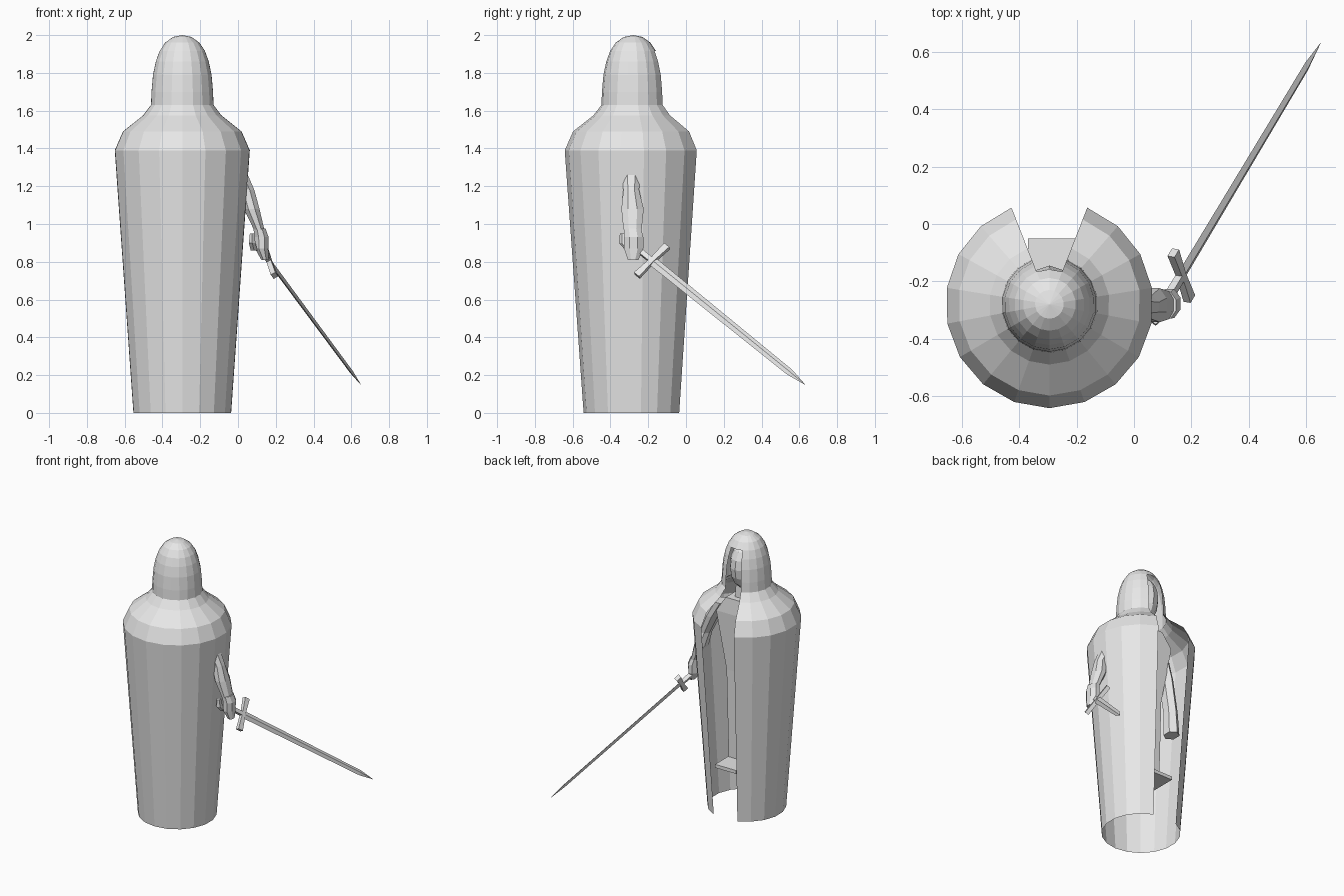
import bpy, bmesh, math
from mathutils import Vector

if "Cube" in bpy.data.objects:
    bpy.data.objects.remove(bpy.data.objects["Cube"])

CX, CY = -0.295, -0.28
mat = bpy.data.materials.new("light_grey")
mat.diffuse_color = (0.8, 0.8, 0.8, 1)
mat.use_nodes = True
mat.node_tree.nodes["Principled BSDF"].inputs["Base Color"].default_value = mat.diffuse_color


def finish(name, bm, recalc=True):
    if recalc:
        bmesh.ops.recalc_face_normals(bm, faces=bm.faces)
    me = bpy.data.meshes.new(name)
    bm.to_mesh(me)
    bm.free()
    me.materials.append(mat)
    ob = bpy.data.objects.new(name, me)
    bpy.context.collection.objects.link(ob)
    return ob


def loft(name, rings):
    """Skin a list of equal-length point rings and close both ends."""
    bm = bmesh.new()
    vs = [[bm.verts.new(p) for p in r] for r in rings]
    n = len(vs[0])
    for a, b in zip(vs, vs[1:]):
        for i in range(n):
            j = (i + 1) % n
            bm.faces.new((a[i], a[j], b[j], b[i]))
    bm.faces.new(vs[0])
    bm.faces.new(vs[-1])
    return finish(name, bm)


def limb(name, sections, n=8):
    """Sections are (x, y, z, half width x, half width y)."""
    return loft(name, [[(x + rx * math.cos(2 * math.pi * (i + .5) / n),
                         y + ry * math.sin(2 * math.pi * (i + .5) / n), z)
                        for i in range(n)] for x, y, z, rx, ry in sections])


def shell(name, profile, closed_above):
    """Faceted revolved sheet, open at the +y side below closed_above."""
    bm = bmesh.new()
    n, half = 16, math.radians(21.4)
    angs = [math.pi / 2 + half + i * (2 * math.pi - 2 * half) / n for i in range(n + 1)]
    angs.append(math.pi / 2)
    rows = [[bm.verts.new((CX + r * math.cos(a), CY + r * math.sin(a), z)) for a in angs]
            for r, z in profile]
    m = len(angs)
    for k in range(len(rows) - 1):
        a, b = rows[k], rows[k + 1]
        cols = m if profile[k][1] >= closed_above else n
        for i in range(cols):
            j = (i + 1) % m
            bm.faces.new((a[i], a[j], b[j], b[i]))
    if closed_above < 9:
        tip = bm.verts.new((CX, CY, 2.0))
        for i in range(m):
            bm.faces.new((rows[-1][i], rows[-1][(i + 1) % m], tip))
    loose = [v for v in bm.verts if not v.link_faces]
    bmesh.ops.delete(bm, geom=loose, context='VERTS')
    return finish(name, bm, False)


# Cloak and hood, both open along the same side
shell("cloak", [(.262, 0), (.362, 1.39), (.318, 1.49), (.21, 1.575), (.168, 1.63)], 9)
shell("hood", [(.168, 1.62), (.165, 1.70), (.157, 1.79), (.142, 1.86),
               (.122, 1.915), (.092, 1.96), (.05, 1.99)], 1.91)

# Head inside the hood
bm = bmesh.new()
bmesh.ops.create_uvsphere(bm, u_segments=12, v_segments=8, radius=1)
for v in bm.verts:
    v.co = Vector((CX + v.co.x * .10, CY + .01 + v.co.y * .125, 1.765 + v.co.z * .17))
finish("head", bm)


def slab(name, sections):
    """Rectangular sections (x centre, half width, y0, y1, z)."""
    return loft(name, [[(x - w, y0, z), (x + w, y0, z), (x + w, y1, z), (x - w, y1, z)]
                       for x, w, y0, y1, z in sections])


# Body hidden inside the cloak
slab("neck", [(CX, .055, -.34, -.22, 1.48), (CX, .05, -.33, -.23, 1.66)])
slab("torso", [(CX, .09, -.36, -.20, .36), (CX, .10, -.37, -.19, 1.0),
               (CX, .17, -.37, -.17, 1.42), (CX, .10, -.34, -.18, 1.53)])
slab("foot_ledge", [(CX + .01, .085, -.33, -.05, .335), (CX + .01, .085, -.33, -.05, .36)])

# Arms
limb("sword_arm", [(-.09, -.285, 1.44, .05, .055), (-.02, -.29, 1.32, .05, .06),
                   (.045, -.29, 1.18, .045, .045), (.072, -.283, 1.08, .045, .064),
                   (.112, -.283, .97, .03, .052)])
limb("sword_hand", [(.114, -.283, .975, .035, .05), (.125, -.277, .93, .04, .055),
                    (.125, -.277, .87, .038, .055), (.142, -.28, .81, .02, .03)])
limb("thumb", [(.075, -.33, .95, .014, .02), (.075, -.325, .90, .02, .03),
               (.085, -.30, .86, .02, .02)], 6)
limb("hanging_arm", [(-.42, -.25, 1.44, .05, .06), (-.46, -.22, 1.20, .045, .06),
                     (-.475, -.19, .95, .045, .055), (-.475, -.18, .77, .05, .06)], 6)

# Sword, described along its length, guard and thickness directions
hilt, tip = Vector((.165, -.18, .805)), Vector((.65, .63, .15))
along = (tip - hilt).normalized()
side = Vector((.264, -.66, -.705))
side = (side - along * side.dot(along)).normalized()
thick = along.cross(side)
length = (tip - hilt).length


def bar(name, axis, u, v, sections):
    """Diamond or square bar; sections are (distance, half u, half v)."""
    return loft(name, [[hilt + axis * d + u * (a * p) + v * (b * q)
                        for p, q in shape] for d, a, b, shape in sections])


DIAMOND = [(1, 0), (0, 1), (-1, 0), (0, -1)]
SQUARE = [(1, 1), (-1, 1), (-1, -1), (1, -1)]
bar("blade", along, side, thick, [(0, .026, .011, DIAMOND), (length * .9, .019, .009, DIAMOND),
                                  (length, .001, .001, DIAMOND)])
bar("guard", side, along, thick, [(-.115, .019, .014, SQUARE), (0, .013, .013, SQUARE),
                                  (.115, .019, .014, SQUARE)])
bar("grip", along, side, thick, [(-.15, .014, .014, SQUARE), (0, .013, .013, SQUARE)])
